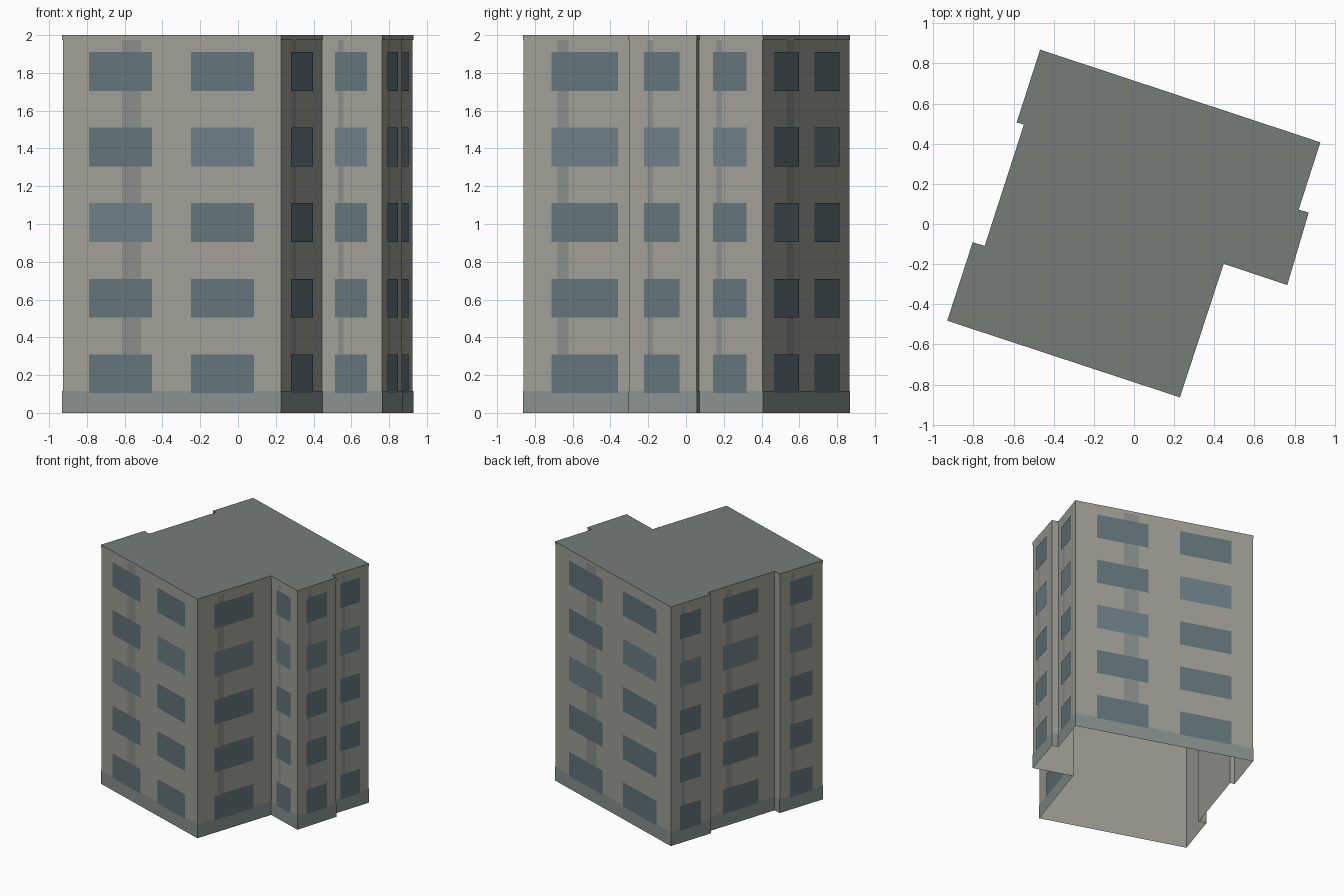
import bpy, bmesh
from mathutils import Vector

if "Cube" in bpy.data.objects:
    bpy.data.objects.remove(bpy.data.objects["Cube"])

HEIGHT = 2.0
# Footprint, counter-clockwise from the front-left corner
PLAN = [Vector(p) for p in [
    (-0.927, -0.48), (0.227, -0.86), (0.445, -0.195), (0.762, -0.30),
    (0.867, 0.055), (0.817, 0.07), (0.925, 0.405), (-0.466, 0.865),
    (-0.581, 0.508), (-0.545, 0.497), (-0.742, -0.113), (-0.802, -0.095)]]
WALLS = list(zip(PLAN, PLAN[1:] + PLAN[:1]))


def material(name, rgb):
    m = bpy.data.materials.new(name)
    m.diffuse_color = (*rgb, 1)
    m.use_nodes = True
    m.node_tree.nodes["Principled BSDF"].inputs["Base Color"].default_value = m.diffuse_color
    return m


PLASTER = material("plaster", (0.35, 0.35, 0.31))
ROOF = material("roofing", (0.18, 0.20, 0.19))
STONE = material("plinth_stone", (0.25, 0.285, 0.27))
STRIP = material("strip_grey", (0.255, 0.27, 0.255))
GLASS = material("glass", (0.122, 0.178, 0.197))
PALE_GLASS = material("pale_glass", (0.153, 0.216, 0.243))


def mesh_object(name, bm, mat):
    me = bpy.data.meshes.new(name)
    bm.to_mesh(me)
    bm.free()
    me.materials.append(mat)
    ob = bpy.data.objects.new(name, me)
    bpy.context.collection.objects.link(ob)
    return ob


def offset_plan(d):
    """Footprint with every side moved outwards by d (corners are square)."""
    out = []
    for i, p in enumerate(PLAN):
        a = (p - PLAN[i - 1]).normalized()
        b = (PLAN[(i + 1) % len(PLAN)] - p).normalized()
        n = Vector((a.y, -a.x)) + Vector((b.y, -b.x))
        out.append(p + n * d)
    return out


def band(name, d, z0, z1, mat):
    """Open ring of wall faces following the footprint."""
    bm = bmesh.new()
    pts = offset_plan(d)
    lo = [bm.verts.new((p.x, p.y, z0)) for p in pts]
    hi = [bm.verts.new((p.x, p.y, z1)) for p in pts]
    for i in range(len(pts)):
        j = (i + 1) % len(pts)
        bm.faces.new((lo[i], lo[j], hi[j], hi[i]))
    return mesh_object(name, bm, mat)


def panel(bm, wall, t0, t1, z0, z1, d):
    """Rectangle on a wall between fractions t0 and t1 of its length."""
    a, b = wall
    u = (b - a).normalized()
    n = Vector((u.y, -u.x)) * d
    p, q = a.lerp(b, t0) + n, a.lerp(b, t1) + n
    bm.faces.new([bm.verts.new(c) for c in (
        (p.x, p.y, z0), (q.x, q.y, z0), (q.x, q.y, z1), (p.x, p.y, z1))])


# Shell, plinth and top trim; the underside is open
band("walls", 0, 0, HEIGHT, PLASTER)
band("plinth", 0.003, 0, 0.115, STONE)
band("top_trim", 0.003, 1.975, HEIGHT, PLASTER)

# Flat roof
bm = bmesh.new()
bm.faces.new([bm.verts.new((p.x, p.y, HEIGHT)) for p in offset_plan(0.003)])
mesh_object("roof", bm, ROOF)

# Vertical strips and windows on every wall except the short returns
strips, glass, pale = bmesh.new(), bmesh.new(), bmesh.new()
for wall in WALLS:
    length = (wall[1] - wall[0]).length
    if length < 0.2:
        continue
    panel(strips, wall, 0.272, 0.358, 0.115, 1.975, 0.002)
    columns = [(0.12, 0.41), (0.588, 0.878)] if length > 1 else [(0.225, 0.755)]
    for c, (t0, t1) in enumerate(columns):
        pale_floor = 2 if len(columns) == 2 and c == 0 else 3
        for floor in range(5):
            z = 0.105 + 0.4 * floor
            panel(pale if floor == pale_floor else glass,
                  wall, t0, t1, z, z + 0.205, 0.005)
mesh_object("wall_strips", strips, STRIP)
mesh_object("windows", glass, GLASS)
mesh_object("pale_windows", pale, PALE_GLASS)
